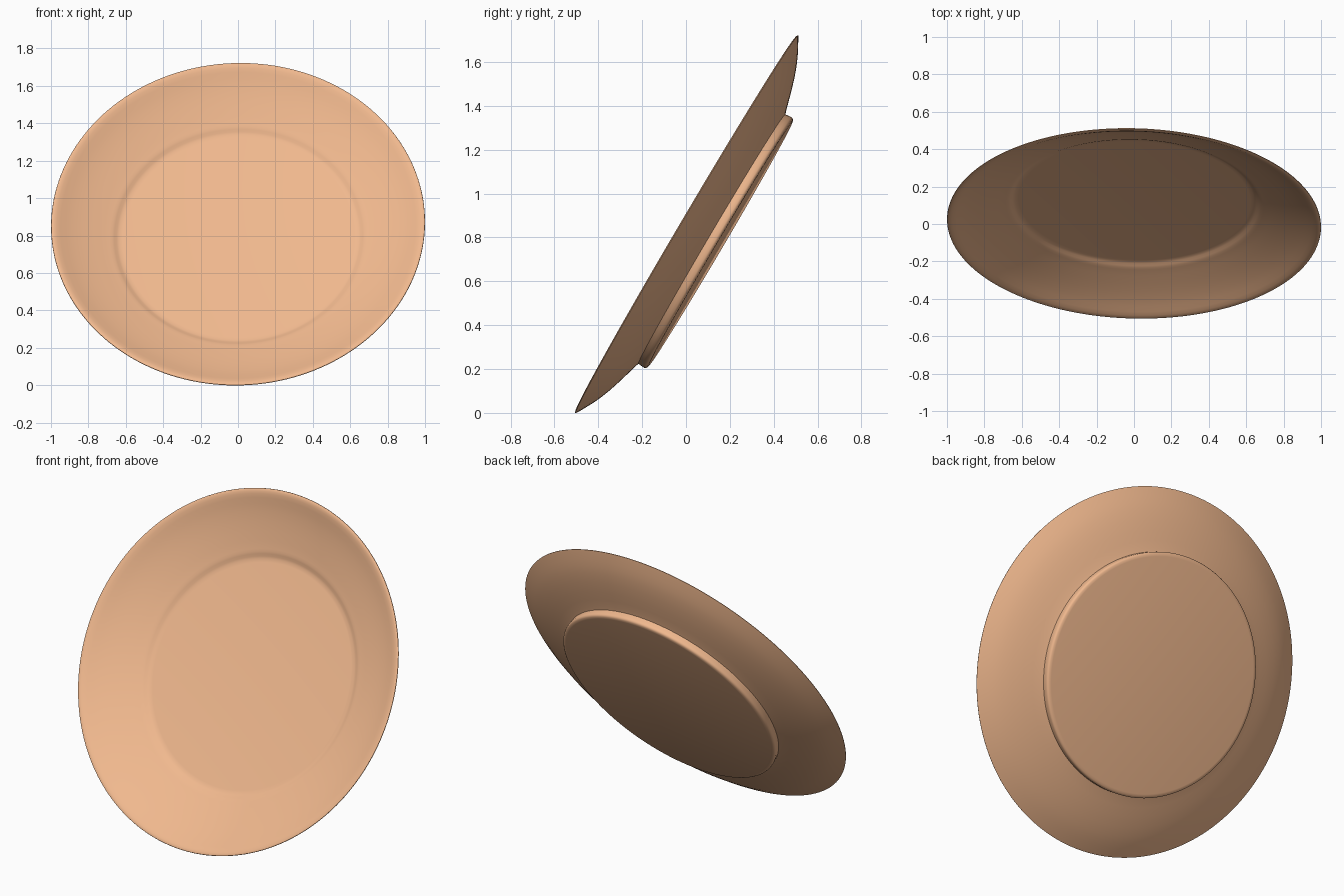
import bpy, bmesh, math
from mathutils import Matrix

if "Cube" in bpy.data.objects:
    bpy.data.objects.remove(bpy.data.objects["Cube"])

# Plate cross-section: (radius, depth behind the rim plane)
front = [(0.62, 0.146), (0.64, 0.144), (0.652, 0.139), (0.664, 0.132), (0.676, 0.126),
         (0.69, 0.122), (0.73, 0.108), (0.78, 0.090), (0.83, 0.071), (0.88, 0.050),
         (0.92, 0.031), (0.95, 0.015), (0.97, 0.005), (0.983, 0.001)]
rim = [(0.993, 0.0), (0.999, 0.002), (1.0, 0.005)]
back = [(0.985, 0.014), (0.95, 0.033), (0.92, 0.049), (0.88, 0.067), (0.83, 0.086),
        (0.77, 0.105), (0.72, 0.119), (0.68, 0.130), (0.66, 0.137)]
# Foot: short outer wall with a rounded edge, then a flat base
foot = [(0.662, 0.155), (0.663, 0.168), (0.660, 0.176), (0.653, 0.181), (0.64, 0.183)]
profile = front + rim + back + foot

# Lathe the cross-section round the plate axis
SEGMENTS = 160
bm = bmesh.new()
rings = []
for r, d in profile:
    rings.append([bm.verts.new((r * math.cos(2 * math.pi * i / SEGMENTS),
                                r * math.sin(2 * math.pi * i / SEGMENTS), -d))
                  for i in range(SEGMENTS)])
for a, b in zip(rings, rings[1:]):
    for i in range(SEGMENTS):
        j = (i + 1) % SEGMENTS
        bm.faces.new((a[i], b[i], b[j], a[j]))

# Flat well and flat base
bm.faces.new(rings[0])
bm.faces.new(rings[-1])
bmesh.ops.recalc_face_normals(bm, faces=bm.faces)

# Lean the plate back with a slight turn
lean = (Matrix.Translation((0, 0, 0.8625)) @ Matrix.Rotation(math.radians(-1.6), 4, 'Z')
        @ Matrix.Rotation(math.radians(59.5), 4, 'X'))
bm.transform(lean)

mesh = bpy.data.meshes.new("plate")
bm.to_mesh(mesh)
bm.free()
plate = bpy.data.objects.new("plate", mesh)
bpy.context.collection.objects.link(plate)

# Warm clay glaze
glaze = bpy.data.materials.new("clay")
glaze.diffuse_color = (0.87, 0.48, 0.27, 1)
glaze.use_nodes = True
glaze.node_tree.nodes["Principled BSDF"].inputs["Base Color"].default_value = glaze.diffuse_color
mesh.materials.append(glaze)

# Smooth shading
bpy.context.view_layer.objects.active = plate
plate.select_set(True)
bpy.ops.object.shade_smooth_by_angle(angle=math.radians(40))
